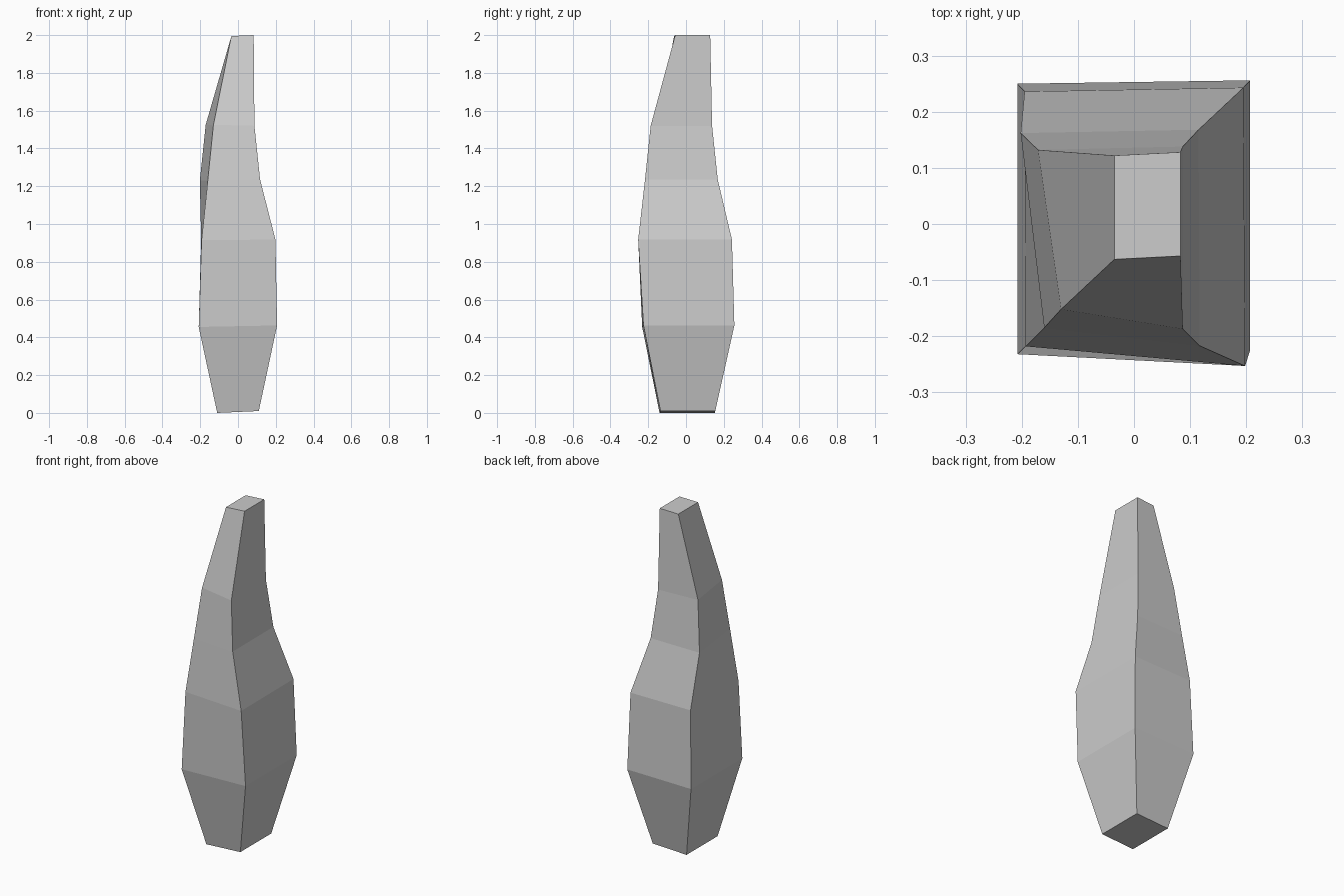
import bpy, bmesh

# Cross-sections, bottom to top: z at left and right, then corners
# front-left, front-right, back-right, back-left as (x, y)
sections = [
    (0.00, 0.01, [(-0.11, -0.14), (0.11, -0.135), (0.11, 0.155), (-0.11, 0.152)]),
    (0.455, 0.463, [(-0.208, -0.232), (0.207, -0.225), (0.207, 0.256), (-0.208, 0.25)]),
    (0.914, 0.918, [(-0.193, -0.218), (0.198, -0.253), (0.195, 0.243), (-0.195, 0.236)]),
    (1.23, 1.235, [(-0.16, -0.185), (0.117, -0.217), (0.115, 0.168), (-0.202, 0.162)]),
    (1.525, 1.52, [(-0.13, -0.152), (0.087, -0.187), (0.087, 0.138), (-0.171, 0.132)]),
    (1.995, 2.00, [(-0.035, -0.063), (0.083, -0.057), (0.083, 0.128), (-0.035, 0.122)]),
]

# Faceted four-sided body lofted through the sections
bm = bmesh.new()
rings = []
for z_left, z_right, corners in sections:
    rings.append([bm.verts.new((x, y, z_right if x > 0 else z_left)) for x, y in corners])
for low, high in zip(rings, rings[1:]):
    for i in range(4):
        j = (i + 1) % 4
        bm.faces.new((low[i], low[j], high[j], high[i]))

# End caps
bm.faces.new(rings[0][::-1])
bm.faces.new(rings[-1])
bmesh.ops.recalc_face_normals(bm, faces=bm.faces)

mesh = bpy.data.meshes.new("tapered_body")
bm.to_mesh(mesh)
bm.free()
body = bpy.data.objects.new("tapered_body", mesh)
bpy.context.collection.objects.link(body)
